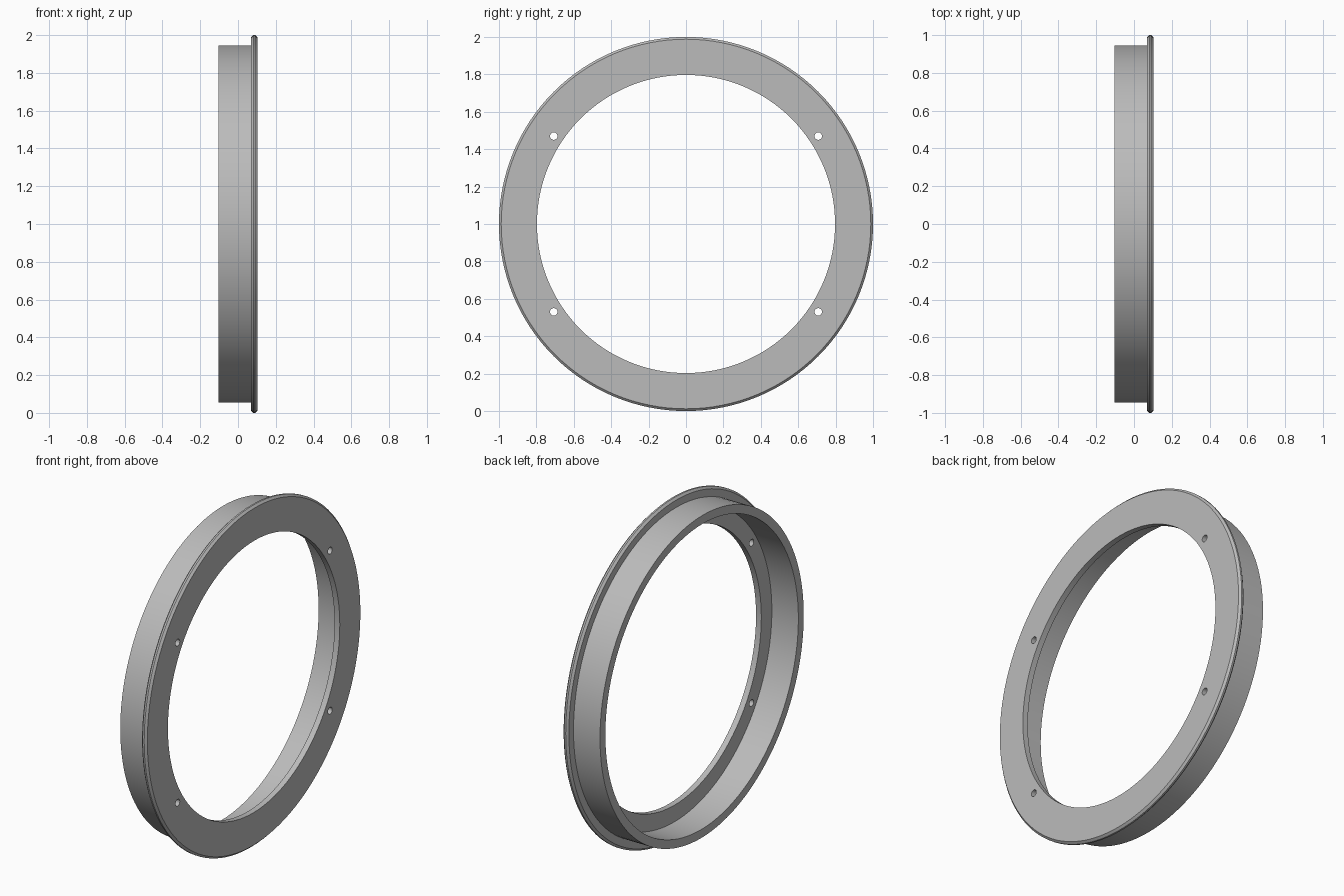
import bpy, bmesh, math
from mathutils import Matrix, Vector

cube = bpy.data.objects.get("Cube")
if cube:
    bpy.data.objects.remove(cube, do_unlink=True)

CENTRE = Vector((0, 0, 1))
SEGMENTS = 128

grey = bpy.data.materials.new("plain_grey")
grey.use_nodes = True
colour = (0.5, 0.5, 0.5, 1)
grey.diffuse_color = colour
grey.node_tree.nodes["Principled BSDF"].inputs["Base Color"].default_value = colour


def make_object(name, bm):
    bmesh.ops.recalc_face_normals(bm, faces=bm.faces)
    mesh = bpy.data.meshes.new(name)
    bm.to_mesh(mesh)
    bm.free()
    mesh.materials.append(grey)
    obj = bpy.data.objects.new(name, mesh)
    bpy.context.collection.objects.link(obj)
    return obj


def revolve(name, profile):
    """Spin a closed (x, radius) profile around the ring's x axis."""
    bm = bmesh.new()
    verts = [bm.verts.new((x, 0, 1 + r)) for x, r in profile]
    edges = [bm.edges.new((v, verts[i - 1])) for i, v in enumerate(verts)]
    bmesh.ops.spin(bm, geom=verts + edges, cent=CENTRE, axis=(1, 0, 0),
                   angle=math.tau, steps=SEGMENTS, use_merge=True)
    bmesh.ops.remove_doubles(bm, verts=bm.verts, dist=1e-5)
    return make_object(name, bm)


# Collar and flange turned as one piece, with a chamfered outer lip
back, seat, front = -0.103, 0.069, 0.103
bevel = 0.012
ring = revolve("flanged_ring", [
    (back, 0.895), (back, 0.945), (seat, 0.945),
    (seat, 1 - bevel), (seat + bevel, 1), (front - bevel, 1), (front, 1 - bevel),
    (front, 0.797), (seat, 0.797), (seat, 0.895)])

# Four screw holes through the flange
bm = bmesh.new()
for y in (-0.707, 0.707):
    for z in (-0.47, 0.47):
        place = Matrix.Translation((0.085, y, 1 + z)) @ Matrix.Rotation(math.pi / 2, 4, 'Y')
        bmesh.ops.create_cone(bm, cap_ends=True, segments=24, radius1=0.02,
                              radius2=0.02, depth=0.1, matrix=place)
cutter = make_object("screw_hole_cutter", bm)

cut = ring.modifiers.new("screw_holes", 'BOOLEAN')
cut.operation = 'DIFFERENCE'
cut.solver = 'EXACT'
cut.object = cutter
bpy.ops.object.select_all(action='DESELECT')
bpy.context.view_layer.objects.active = ring
ring.select_set(True)
bpy.ops.object.modifier_apply(modifier=cut.name)
bpy.data.objects.remove(cutter, do_unlink=True)

# Smooth round walls, crisp rims
bpy.ops.object.shade_smooth_by_angle(angle=math.radians(30))
